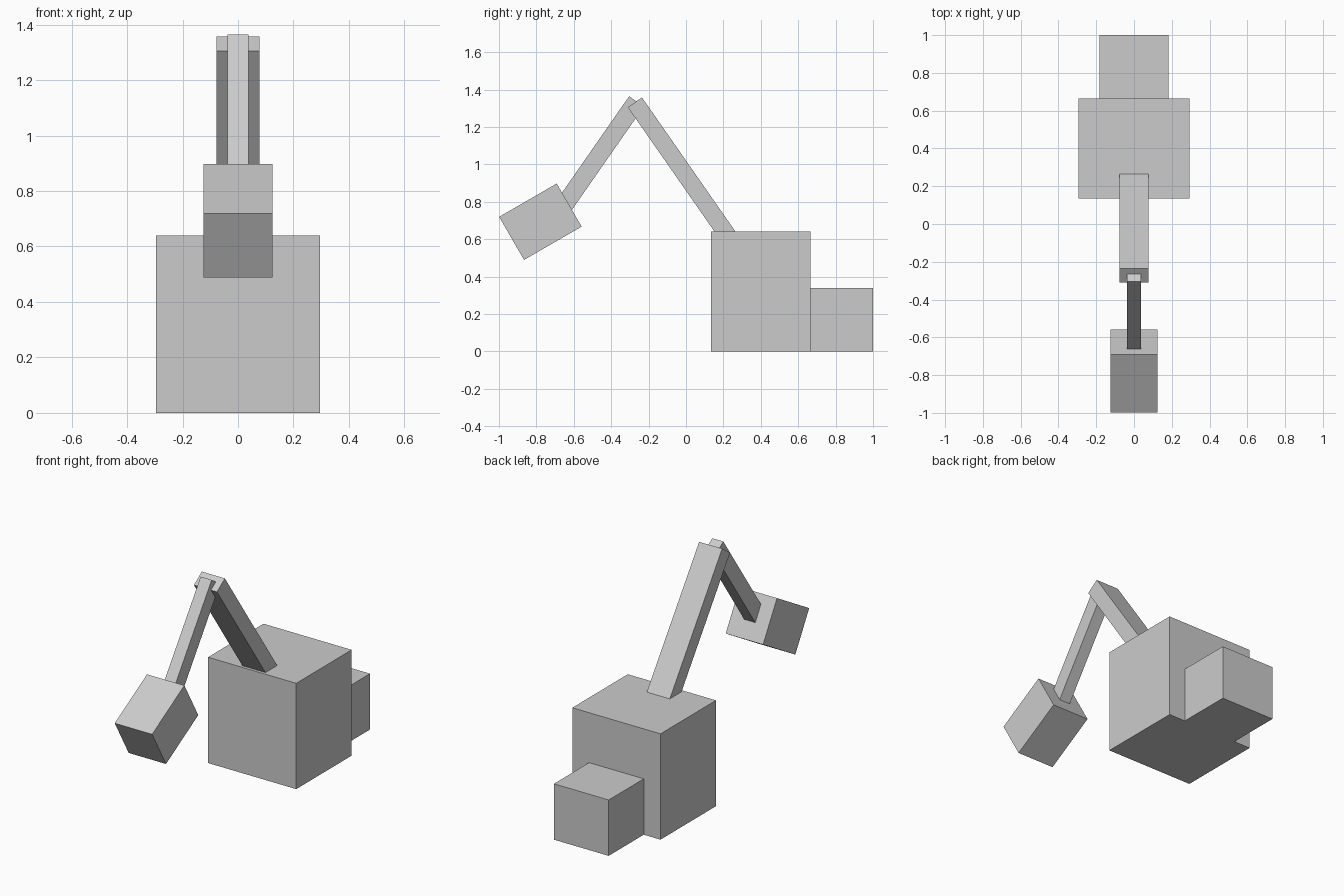
import bpy
from math import hypot, atan2

if "Cube" in bpy.data.objects:
    bpy.data.objects.remove(bpy.data.objects["Cube"])


def box(name, width, corner, along, depth):
    """Box centred on x: side profile starts at corner (y, z), runs along a
    vector (y, z), and is depth thick to the left of that direction."""
    length = hypot(*along)
    uy, uz = along[0] / length, along[1] / length
    cy = corner[0] + along[0] / 2 - uz * depth / 2
    cz = corner[1] + along[1] / 2 + uy * depth / 2
    bpy.ops.mesh.primitive_cube_add(size=1, location=(0, cy, cz),
                                    rotation=(atan2(uz, uy), 0, 0))
    ob = bpy.context.object
    ob.name = name
    ob.scale = (width, length, depth)
    return ob


# Main block and the smaller block behind it
box("body", 0.59, (0.135, 0), (0.53, 0), 0.64)
box("rear_block", 0.366, (0.665, 0), (0.335, 0), 0.338)

# Folding arm: lower end sunk into the body, upper end into the bucket
box("boom", 0.154, (-0.311, 1.305), (0.502, -0.72), 0.092)
box("stick", 0.074, (-0.304, 1.364), (-0.394, -0.566), 0.096)

# Tilted bucket at the arm end
box("bucket", 0.25, (-0.866, 0.489), (0.308, 0.178), 0.266)
